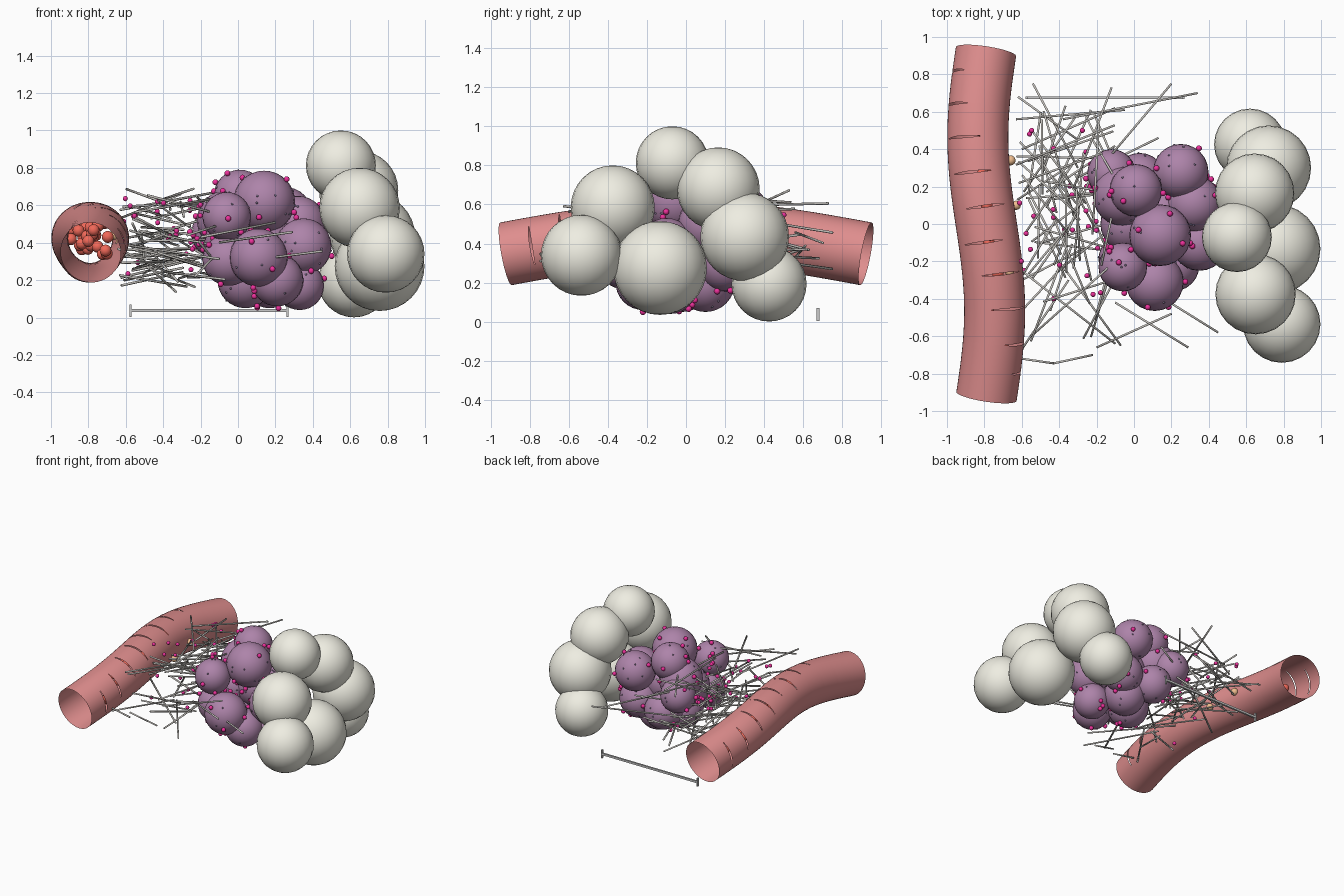
import bpy, bmesh, random
from math import sin, cos, pi, radians
from mathutils import Vector, Matrix

if "Cube" in bpy.data.objects:
    bpy.data.objects.remove(bpy.data.objects["Cube"])

random.seed(11)


def finish(name, bm, color=None, smooth=True):
    mesh = bpy.data.meshes.new(name)
    bm.to_mesh(mesh)
    bm.free()
    obj = bpy.data.objects.new(name, mesh)
    bpy.context.collection.objects.link(obj)
    for p in mesh.polygons:
        p.use_smooth = smooth
    if color:
        mat = bpy.data.materials.new(name + "_colour")
        mat.diffuse_color = (*color, 1)
        mat.use_nodes = True
        mat.node_tree.nodes["Principled BSDF"].inputs["Base Color"].default_value = mat.diffuse_color
        mesh.materials.append(mat)
    return obj


def spheres(name, balls, color, seg, rings):
    bm = bmesh.new()
    for x, y, z, r in balls:
        bmesh.ops.create_uvsphere(bm, u_segments=seg, v_segments=rings, radius=r,
                                  matrix=Matrix.Translation((x, y, z)))
    return finish(name, bm, color)


def rod(bm, a, b, r, seg=6):
    a, b = Vector(a), Vector(b)
    d = b - a
    m = Matrix.Translation((a + b) / 2) @ d.to_track_quat('Z', 'Y').to_matrix().to_4x4()
    bmesh.ops.create_cone(bm, cap_ends=True, segments=seg, radius1=r, radius2=r,
                          depth=d.length, matrix=m)


def rand_dir():
    return Vector([random.gauss(0, 1) for _ in range(3)]).normalized()


# Fat cells
fat = [(.55, -.07, .813, .187), (.65, -.375, .585, .215), (.79, -.535, .34, .207),
       (.645, .165, .68, .212), (.757, -.133, .275, .24), (.72, .30, .435, .227),
       (.62, .425, .193, .192)]
spheres("fat_cells", fat, (.86, .85, .76), 24, 16)

# Tumour cell cluster
tumour = [(.01, .18, .65, .14), (.14, -.06, .62, .165), (-.06, .15, .52, .16),
          (-.12, .27, .45, .13), (.25, .28, .55, .148), (.32, .11, .50, .15),
          (.35, -.10, .38, .15), (.11, -.31, .32, .155), (-.06, -.23, .54, .13),
          (-.05, -.19, .31, .14), (.04, -.02, .20, .15), (.33, -.08, .17, .13),
          (.17, .10, .20, .15), (.14, .05, .42, .165), (-.03, 0, .40, .15),
          (.03, .24, .28, .14), (.27, .20, .30, .145), (.21, -.22, .20, .14)]
spheres("tumour_cells", tumour, (.42, .23, .40), 24, 16)


def on_tumour(count, lift, r):
    out = []
    while len(out) < count:
        c = random.choice(tumour)
        p = Vector(c[:3]) + rand_dir() * (c[3] + lift)
        if all(o is c or (p - Vector(o[:3])).length > o[3] for o in tumour):
            out.append((*p, r))
    return out


# Surface markers and drug particles
spheres("surface_markers", on_tumour(110, -.001, .006), (.25, .2, .32), 8, 6)
free = [(random.uniform(-.62, -.15), max(-.4, min(.5, random.gauss(.05, .25))),
         random.uniform(.2, .66), .014) for _ in range(34)]
spheres("drug_particles", on_tumour(75, .01, .016) + free, (.85, .03, .33), 10, 8)


# Blood vessel: bent open tube with tapered slits
def path(y):
    return Vector((-.79 - .045 * sin(pi * y / .93), y, .345 + .11 * cos(pi * y / 1.87)))


def frame(y):
    t = (path(y + .01) - path(y - .01)).normalized()
    u = Vector((1, 0, 0))
    u = (u - t * u.dot(t)).normalized()
    return t, u, u.cross(t)


SIDES, RAD, HALF = 48, .163, 40
slits = [(.79, 165), (.62, 150), (.45, 122), (.27, 107), (.09, 85),
         (-.09, 100), (-.26, 72), (-.44, 58), (-.62, 30), (-.77, 8)]
rows = [(y * .921 / 15, None, 0) for y in range(-15, 16)]
rows = [r for r in rows if all(abs(r[0] - s[0]) > .02 for s in slits)]
for y, c in slits:
    rows += [(y - .0005, c, -1), (y + .0005, c, 1)]
rows.sort()
bm = bmesh.new()
grid = []
for y, c, side in rows:
    ring = []
    for i in range(SIDES):
        a = 2 * pi * i / SIDES
        yy = y
        if side:
            off = (a - radians(c) + pi) % (2 * pi) - pi
            yy += side * .005 * cos(pi / 2 * min(1, abs(off) / radians(HALF)))
        t, u, v = frame(yy)
        ring.append(bm.verts.new(path(yy) + (u * cos(a) + v * sin(a)) * RAD))
    grid.append(ring)
for j in range(len(rows) - 1):
    for i in range(SIDES):
        mid = 360 * (i + .5) / SIDES
        if rows[j][2] == -1 and abs((mid - rows[j][1] + 180) % 360 - 180) < HALF:
            continue
        k = (i + 1) % SIDES
        bm.faces.new((grid[j][i], grid[j][k], grid[j + 1][k], grid[j + 1][i]))
finish("blood_vessel", bm, (.74, .27, .27))

# Red blood cells inside the vessel
red = []
for i in range(36):
    y = -.7 + 1.4 * i / 35
    t, u, v = frame(y)
    a, d = random.uniform(0, 2 * pi), random.uniform(.01, .075)
    red.append((*(path(y) + u * cos(a) * d + v * sin(a) * d), .032))
spheres("red_blood_cells", red, (.88, .14, .1), 14, 10)

# Orange cells on the vessel wall
spheres("wall_cells", [(-.66, .34, .43, .027), (-.63, .10, .40, .025),
                       (-.665, -.255, .44, .025)], (.88, .52, .28), 14, 10)

# Matrix fibres: strands seen from above, then random ones
bm = bmesh.new()
seen = [((-.63, .56), (-.05, .61)), ((.34, .70), (-.38, .56)), ((.2, .75), (-.13, .36)),
        ((-.12, .73), (-.32, .2)), ((-.54, .75), (-.3, .3)), ((-.62, .68), (-.3, .45)),
        ((-.6, -.72), (-.43, -.745)), ((-.43, -.745), (-.22, -.7)),
        ((-.62, -.7), (-.35, -.3)), ((.29, -.66), (-.1, -.42)), ((-.07, -.65), (-.4, -.2)),
        ((.2, -.48), (-.2, -.66)), ((.45, -.58), (.0, -.3)), ((-.55, -.6), (-.1, -.2)),
        ((-.6, -.25), (-.1, -.64)), ((-.6, .4), (-.1, .62)), ((.13, .46), (-.3, .25))]
for a, b in seen:
    z = random.uniform(.2, .66)
    rod(bm, (*a, z), (*b, z + random.uniform(-.08, .08)), .0065)
n = 0
while n < 54:
    c = Vector((random.uniform(-.55, -.12), random.uniform(-.45, .45), random.uniform(.18, .66)))
    ang = random.uniform(0, pi)
    h = random.uniform(.18, .32)
    d = Vector((cos(ang), sin(ang), random.uniform(-.35, .35))) * h
    a, b = c - d, c + d
    far = a if a.x > b.x else b
    limit = .15 if abs(far.y) < .2 else -.03
    if min(a.x, b.x) < -.65 or far.x > limit or max(abs(a.y), abs(b.y)) > .7:
        continue
    if min(a.z, b.z) < .12 or max(a.z, b.z) > .71:
        continue
    rod(bm, a, b, .0065)
    n += 1
finish("matrix_fibres", bm, (.55, .53, .5))

# Scale bar with end caps
bm = bmesh.new()
for x, z, sx, sz in [(-.155, .037, .84, .016), (-.575, .037, .01, .066), (.265, .037, .01, .066)]:
    bmesh.ops.create_cube(bm, size=1, matrix=Matrix.Translation((x, .675, z))
                          @ Matrix.Diagonal((sx, .014, sz, 1)))
finish("scale_bar", bm, (.55, .55, .55), smooth=False)
